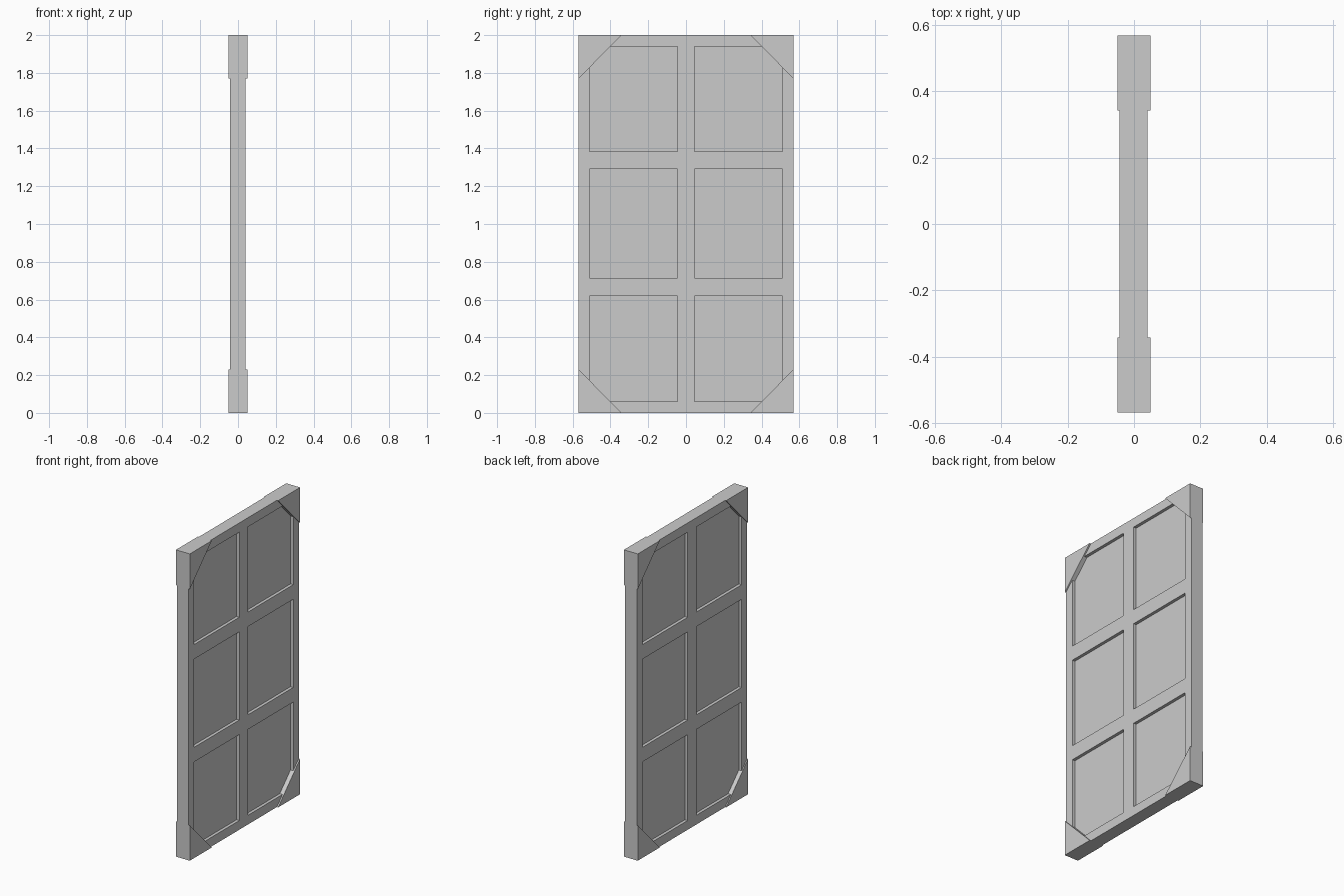
import bpy, bmesh

if "Cube" in bpy.data.objects:
    bpy.data.objects.remove(bpy.data.objects["Cube"])

W, H = 0.568, 2.0                       # half width, height
FRAME_X = (-0.043, 0.041)               # frame thickness
PANEL_X = (-0.023, 0.021)               # recessed panel thickness
Y_CUTS = [-W, -0.511, -0.045, 0.045, 0.511, W]
Z_CUTS = [0, 0.06, 0.62, 0.715, 1.29, 1.385, 1.94, H]


def slab(name, polygons, x0, x1):
    """Extrude flat (y, z) polygons along x into one solid object."""
    bm = bmesh.new()
    for poly in polygons:
        bm.faces.new([bm.verts.new((x0, y, z)) for y, z in poly])
    bmesh.ops.remove_doubles(bm, verts=bm.verts[:], dist=1e-5)
    res = bmesh.ops.extrude_face_region(bm, geom=bm.faces[:], use_keep_orig=True)
    moved = [g for g in res["geom"] if isinstance(g, bmesh.types.BMVert)]
    bmesh.ops.translate(bm, verts=moved, vec=(x1 - x0, 0, 0))
    bmesh.ops.recalc_face_normals(bm, faces=bm.faces[:])
    mesh = bpy.data.meshes.new(name)
    bm.to_mesh(mesh)
    bm.free()
    obj = bpy.data.objects.new(name, mesh)
    bpy.context.collection.objects.link(obj)
    return obj


def rect(y0, y1, z0, z1):
    return [(y0, z0), (y1, z0), (y1, z1), (y0, z1)]


# Split the door grid into frame cells and the six panel openings
frame_cells, panel_cells = [], []
for i in range(len(Y_CUTS) - 1):
    for j in range(len(Z_CUTS) - 1):
        cell = rect(Y_CUTS[i], Y_CUTS[i + 1], Z_CUTS[j], Z_CUTS[j + 1])
        (panel_cells if i % 2 and j % 2 else frame_cells).append(cell)

# Door frame with stiles and rails
slab("door_frame", frame_cells, *FRAME_X)

# Recessed panels
for n, cell in enumerate(panel_cells):
    slab(f"door_panel_{n + 1}", [cell], *PANEL_X)

# Triangular corner brackets, slightly prouder than the frame
LEG_Y, LEG_Z = 0.226, 0.23
for side, sy in (("left", -1), ("right", 1)):
    for level, z, sz in (("bottom", 0, 1), ("top", H, -1)):
        tri = [(sy * W, z), (sy * (W - LEG_Y), z), (sy * W, z + sz * LEG_Z)]
        slab(f"corner_bracket_{level}_{side}", [tri], -0.05, 0.05)
